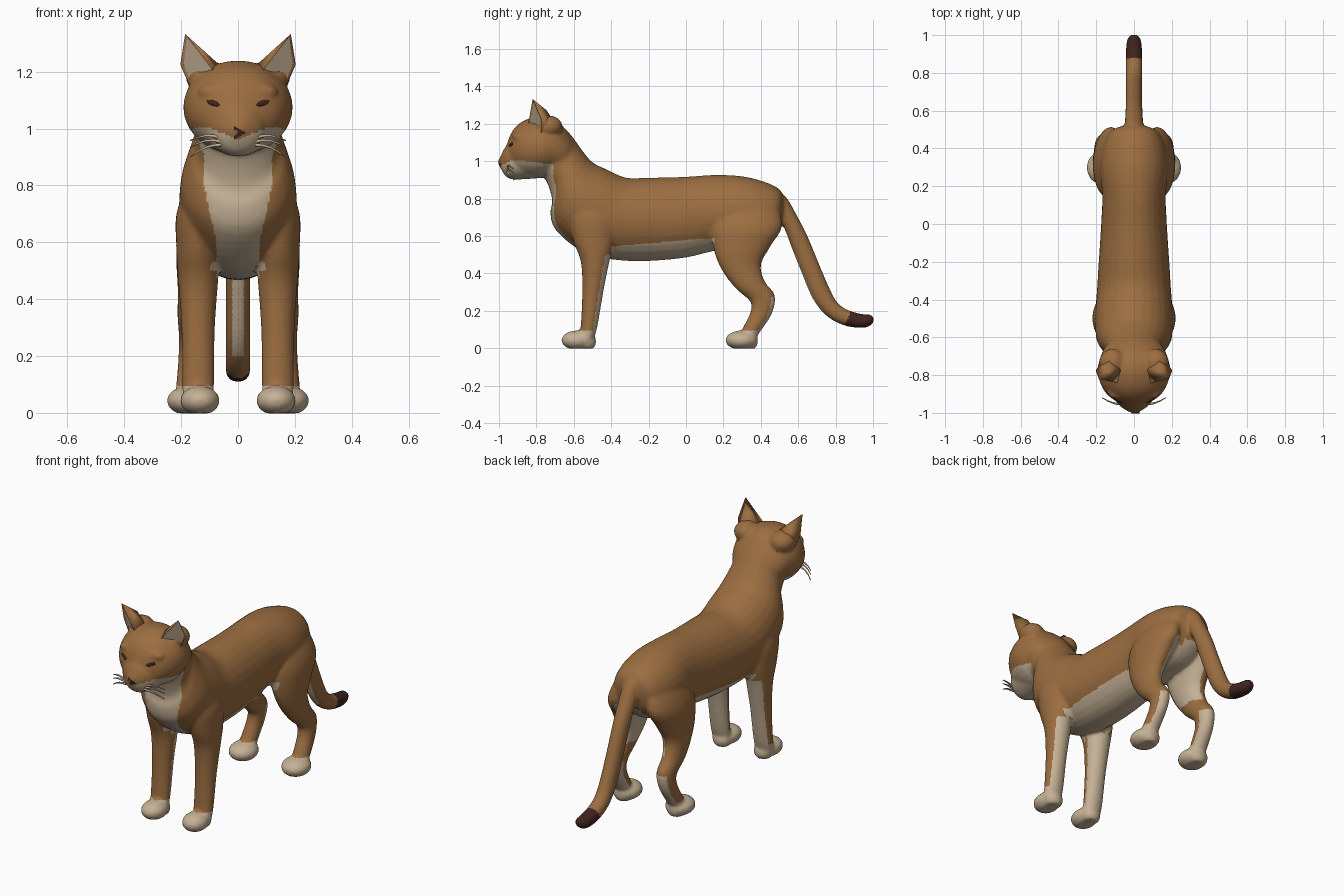
import bpy
import bmesh
import math
from mathutils import Vector, Matrix
from mathutils.bvhtree import BVHTree

cube = bpy.data.objects.get("Cube")
if cube:
    bpy.data.objects.remove(cube)


def material(name, rgb):
    mat = bpy.data.materials.new(name)
    mat.use_nodes = True
    mat.diffuse_color = (*rgb, 1)
    mat.node_tree.nodes["Principled BSDF"].inputs["Base Color"].default_value = (*rgb, 1)
    return mat


TAWNY = material("tawny fur", (0.33, 0.155, 0.052))
CREAM = material("cream fur", (0.56, 0.44, 0.30))
DARK = material("dark brown", (0.05, 0.018, 0.013))


def add_object(name, bm, mats):
    mesh = bpy.data.meshes.new(name)
    bm.to_mesh(mesh)
    bm.free()
    for mat in mats:
        mesh.materials.append(mat)
    obj = bpy.data.objects.new(name, mesh)
    bpy.context.collection.objects.link(obj)
    return obj


def spline(a, b, c, d, t):
    """Smooth blend from b to c."""
    return 0.5 * (2 * b + (c - a) * t + (2 * a - 5 * b + 4 * c - d) * t ** 2
                  + (3 * b - a - 3 * c + d) * t ** 3)


def loft(bm, rows, x=0.0, sides=28, steps=4):
    """Skin ovals given as (y, z) of one edge, (y, z) of the other, half width, outward shift."""
    rows = [Vector((*r, 0.0) if len(r) == 5 else r) for r in rows]
    path = []
    for i in range(len(rows) - 1):
        quad = [rows[max(i - 1, 0)], rows[i], rows[i + 1], rows[min(i + 2, len(rows) - 1)]]
        path += [spline(*quad, k / steps) for k in range(steps)]
    path.append(rows[-1])
    rings = []
    for y1, z1, y2, z2, width, shift in path:
        ring = []
        for k in range(sides):
            a = math.tau * k / sides
            sn = math.sin(a)
            ring.append(bm.verts.new((
                x + math.copysign(1, x) * shift + width * math.cos(a),
                (y1 + y2) / 2 + (y1 - y2) / 2 * sn,
                (z1 + z2) / 2 + (z1 - z2) / 2 * sn)))
        rings.append(ring)
    for lo, hi in zip(rings, rings[1:]):
        for k in range(sides):
            n = (k + 1) % sides
            bm.faces.new((lo[k], lo[n], hi[n], hi[k]))
    bm.faces.new(rings[0])
    bm.faces.new(rings[-1])


def ball(bm, centre, radii):
    mat = Matrix.Translation(centre) @ Matrix.Diagonal((*radii, 1))
    return bmesh.ops.create_uvsphere(bm, u_segments=24, v_segments=16, radius=1, matrix=mat)["verts"]


# Torso and neck, rump to nape
TORSO = [
    (.53, .79, .52, .70, .03), (.50, .85, .49, .62, .12), (.42, .89, .40, .55, .165),
    (.30, .92, .27, .53, .18), (.15, .927, .15, .52, .168), (0, .917, 0, .485, .174),
    (-.2, .912, -.2, .467, .187), (-.32, .912, -.4, .475, .197), (-.42, .955, -.56, .52, .207),
    (-.5, .995, -.695, .63, .2), (-.56, 1.065, -.725, .72, .174), (-.61, 1.135, -.715, .79, .152),
    (-.67, 1.195, -.74, .88, .152), (-.74, 1.22, -.78, .95, .15)]
# Skull, face to nape
SKULL = [
    (-.958, 1.09, -.958, .98, .045), (-.935, 1.15, -.935, .95, .10), (-.9, 1.195, -.9, .93, .145),
    (-.85, 1.225, -.85, .915, .176), (-.78, 1.24, -.78, .91, .193), (-.7, 1.222, -.72, .925, .18),
    (-.63, 1.155, -.66, .93, .15), (-.57, 1.06, -.6, .95, .09)]
# Muzzle, nose to cheeks
MUZZLE = [
    (-1.003, 1.0, -.99, .96, .018), (-.988, 1.035, -.965, .92, .055), (-.962, 1.08, -.93, .903, .09),
    (-.92, 1.08, -.88, .903, .11), (-.85, 1.08, -.8, .908, .125)]
TAIL = [
    (.45, .86, .42, .70, .06), (.53, .815, .47, .69, .052), (.588, .72, .52, .65, .048),
    (.65, .60, .56, .55, .045), (.708, .46, .615, .41, .044), (.768, .32, .68, .26, .044),
    (.81, .245, .755, .17, .044), (.87, .203, .845, .122, .044), (.95, .182, .94, .108, .042),
    (.988, .18, .985, .12, .032), (1.004, .163, 1.004, .14, .012)]
FRONT_LEG = [
    (-.6, .86, -.44, .86, .045, -.05), (-.63, .72, -.38, .72, .085, -.012),
    (-.605, .58, -.38, .58, .077, 0), (-.562, .46, -.41, .46, .07, 0),
    (-.555, .3, -.442, .3, .059, 0), (-.562, .13, -.475, .11, .057, 0),
    (-.57, .05, -.5, .03, .055, 0)]
HIND_LEG = [
    (.2, .82, .47, .82, .06, -.085), (.14, .66, .515, .66, .086, -.037),
    (.148, .53, .455, .55, .077, -.02), (.19, .42, .402, .45, .062, -.01),
    (.265, .32, .42, .36, .053, 0), (.343, .25, .475, .285, .048, 0),
    (.343, .19, .462, .19, .045, .005), (.30, .1, .405, .1, .047, .01),
    (.28, .04, .35, .02, .045, .01)]

bm = bmesh.new()
for rows in (TORSO, SKULL, MUZZLE, TAIL):
    loft(bm, rows)
for side in (1, -1):
    loft(bm, FRONT_LEG, side * 0.14)
    loft(bm, HIND_LEG, side * 0.16)
    # Paws with flat soles
    for centre, radii in (((side * .134, -.583, .043), (.07, .084, .052)),
                          ((side * .172, .298, .043), (.079, .088, .052)),
                          ((side * .134, -.53, .035), (.055, .05, .05)),
                          ((side * .172, .335, .035), (.055, .05, .05))):
        for v in ball(bm, centre, radii):
            v.co.z = max(v.co.z, -0.002)
    # Brow ridges and ear roots
    ball(bm, (side * .075, -.895, 1.13), (.065, .035, .03))
    ball(bm, (side * .115, -.735, 1.185), (.07, .075, .06))
bmesh.ops.recalc_face_normals(bm, faces=bm.faces)
body = add_object("body", bm, [])

# Fuse the parts into one skin
remesh = body.modifiers.new("fuse", "REMESH")
remesh.mode = "VOXEL"
remesh.voxel_size = 0.009
relax = body.modifiers.new("relax", "SMOOTH")
relax.factor = 0.5
relax.iterations = 8
graph = bpy.context.evaluated_depsgraph_get()
skin = bpy.data.meshes.new_from_object(body.evaluated_get(graph))
body.modifiers.clear()
body.data = skin
skin.name = "body"
skin.materials.clear()
for mat in (TAWNY, CREAM, DARK):
    skin.materials.append(mat)
skin.shade_smooth()


def fur(c, n):
    """Coat colour index: 0 tawny, 1 cream, 2 dark."""
    ax = abs(c.x)
    inward = -n.x * math.copysign(1, c.x)
    # Tail
    if c.y > 0.52:
        if c.y - 0.45 * (c.z - 0.15) > 0.86:
            return 2
        return int(ax < 0.02 and n.y < -0.4 and 0.2 < c.z < 0.5)
    # Paws
    if c.z < 0.095:
        return 1
    # Muzzle and throat
    if c.y < -0.71 and c.z > 0.9:
        return int(c.z < min(0.962 + 0.4 * ax, 1.0 - 0.12 * (c.y + 0.85)))
    # Chest
    bib = 0.075 + 0.045 * min(max((c.z - 0.6) / 0.2, 0), 1)
    if c.y < -0.5 and 0.47 < c.z < 0.95 and n.y < 0.1 and ax < bib:
        return 1
    # Legs
    if c.y < -0.37 and c.z < 0.5:
        return int(inward > 0.3 and n.y > 0.02 or n.y > 0.6 or n.z < -0.6)
    if c.y > 0.15 and c.z < 0.27:
        return int(n.y > 0.55 or inward > 0.3 and n.y > 0.1)
    if c.y > 0.15 and c.z < 0.64:
        return int(c.z > 0.36 and (inward > 0.25 and n.y > -0.5 or n.z < -0.7 or ax < 0.05))
    # Belly
    return int(-0.56 < c.y <= 0.15 and c.z < 0.577 + 0.08 * c.y and (c.y > -0.4 or ax < 0.1))


for poly in skin.polygons:
    poly.material_index = fur(poly.center, poly.normal)

surface = BVHTree.FromPolygons([v.co for v in skin.vertices], [p.vertices[:] for p in skin.polygons])

for side, label in ((1, "left"), (-1, "right")):
    # Ear: broad shell with a sunken cream lining facing forward and out
    bm = bmesh.new()
    tip, inner, outer, edge, crown, back, spine = [bm.verts.new((side * x, y, z)) for x, y, z in (
        (.186, -.82, 1.333), (.075, -.845, 1.19), (.17, -.775, 1.15), (.203, -.775, 1.225),
        (.055, -.77, 1.215), (.125, -.665, 1.15), (.135, -.745, 1.272))]
    lining = bm.faces.new((tip, inner, outer, edge))
    for corners in ((tip, edge, spine), (edge, outer, back, spine), (tip, spine, crown),
                    (tip, crown, inner), (spine, back, crown), (inner, crown, back, outer)):
        bm.faces.new(corners)
    bmesh.ops.recalc_face_normals(bm, faces=bm.faces)
    bmesh.ops.inset_region(bm, faces=[lining], thickness=0.01, depth=-0.006)
    lining.material_index = 1
    for f in bm.faces:
        f.smooth = f is not lining
    add_object(label + "_ear", bm, [TAWNY, CREAM])

    # Eye: narrow slanted almond resting on the face
    hit, normal, _, _ = surface.ray_cast(Vector((side * .088, -1.5, 1.09)), Vector((0, 1, 0)))
    bm = bmesh.new()
    ball(bm, (0, 0, 0), (.027, .009, .004))
    turn = normal.to_track_quat("Z", "Y").to_matrix().to_4x4()
    slant = Matrix.Rotation(side * 0.3, 4, "Z")
    bm.transform(Matrix.Translation(hit) @ turn @ slant)
    for f in bm.faces:
        f.smooth = True
    add_object(label + "_eye", bm, [DARK])

    # Whiskers
    curve = bpy.data.curves.new(label + "_whiskers", "CURVE")
    curve.dimensions = "3D"
    curve.bevel_depth = 0.006
    curve.bevel_resolution = 1
    curve.use_fill_caps = True
    for root, end in ((.968, .958), (.955, .935), (.943, .9)):
        line = curve.splines.new("POLY")
        line.points.add(4)
        for k, p in enumerate(line.points):
            t = k / 4
            z = root + (end - root) * t + 0.012 * math.sin(math.pi * t)
            p.co = (side * (.06 + .108 * t), -.955 + .035 * t * t, z, 1)
            p.radius = 1.1 - 0.7 * t
    curve.materials.append(CREAM)
    bpy.context.collection.objects.link(bpy.data.objects.new(label + "_whiskers", curve))

# Nose: small downward wedge
bm = bmesh.new()
bmesh.ops.create_cone(bm, cap_ends=True, segments=3, radius1=0.028, radius2=0.028, depth=0.06,
                      matrix=Matrix.Translation((0, -.972, .985))
                      @ Matrix.Rotation(math.pi / 2, 4, "X") @ Matrix.Rotation(-math.pi / 2, 4, "Z"))
lowest = min(v.co.z for v in bm.verts)
for v in bm.verts:
    v.co.y += 0.012 * (v.co.z < lowest + 0.01)
add_object("nose", bm, [DARK])
